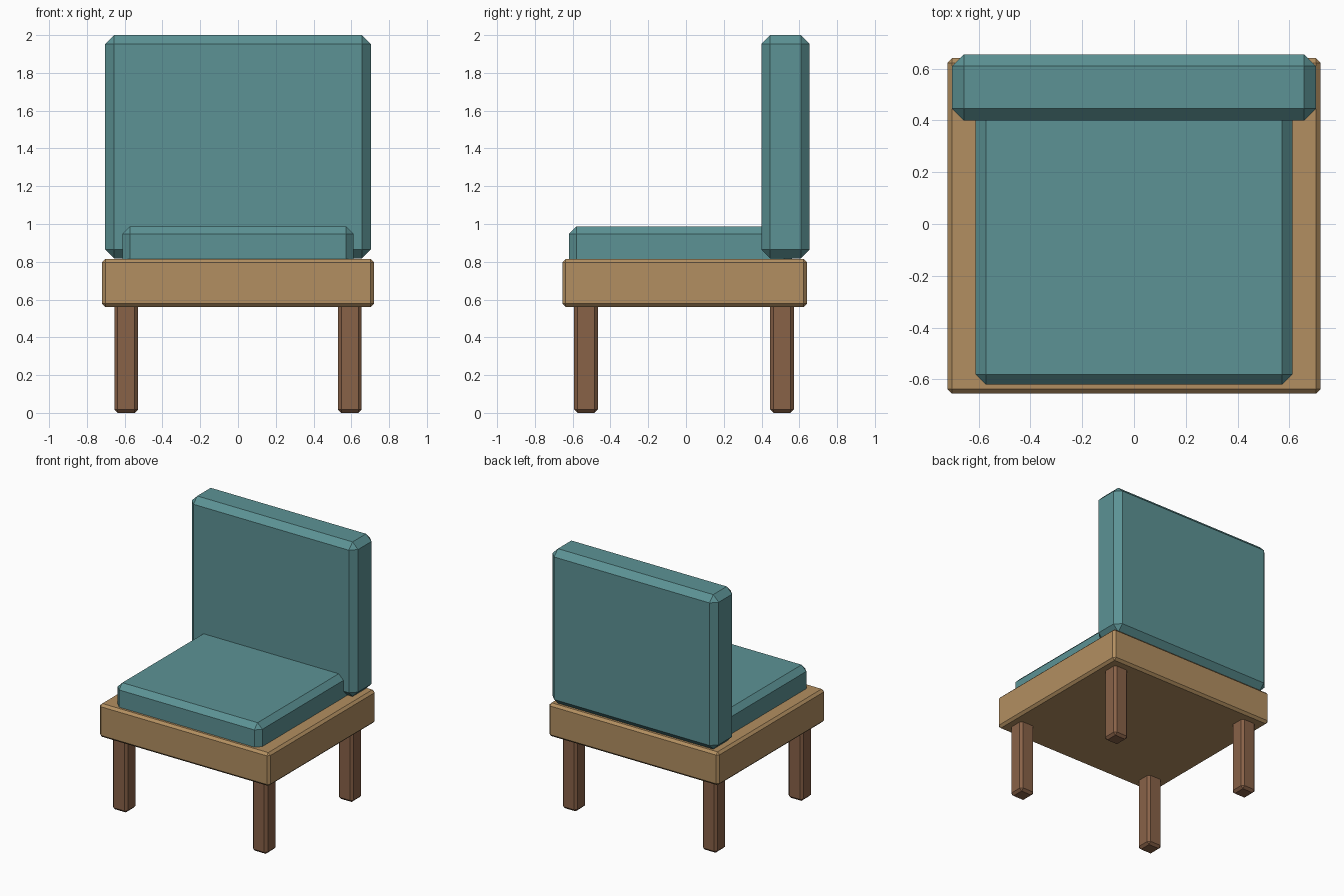
import bpy
import bmesh
from mathutils import Vector

cube = bpy.data.objects.get("Cube")
if cube:
    bpy.data.objects.remove(cube, do_unlink=True)


def make_material(name, rgb):
    mat = bpy.data.materials.new(name)
    mat.use_nodes = True
    colour = (*rgb, 1.0)
    mat.diffuse_color = colour
    mat.node_tree.nodes["Principled BSDF"].inputs["Base Color"].default_value = colour
    return mat


def chamfered_box(name, low, high, chamfer, mat):
    """Flat-shaded box between two corners with single-cut edges."""
    low, high = Vector(low), Vector(high)
    bm = bmesh.new()
    bmesh.ops.create_cube(bm, size=1)
    bmesh.ops.scale(bm, vec=high - low, verts=bm.verts)
    bmesh.ops.bevel(bm, geom=bm.edges[:], offset=chamfer, segments=1,
                    affect='EDGES')
    mesh = bpy.data.meshes.new(name)
    bm.to_mesh(mesh)
    bm.free()
    mesh.materials.append(mat)
    obj = bpy.data.objects.new(name, mesh)
    obj.location = (low + high) / 2
    bpy.context.collection.objects.link(obj)
    return obj


teal = make_material("teal fabric", (0.107, 0.29, 0.3))
light_wood = make_material("light wood", (0.448, 0.274, 0.119))
dark_wood = make_material("dark wood", (0.25, 0.122, 0.064))

# Wooden seat base
chamfered_box("seat_frame", (-0.72, -0.655, 0.56), (0.72, 0.64, 0.815), 0.018, light_wood)

# Upholstery: the seat cushion sinks into the frame and runs under the backrest
chamfered_box("seat_cushion", (-0.612, -0.62, 0.72), (0.612, 0.56, 0.987), 0.04, teal)
chamfered_box("backrest", (-0.703, 0.4, 0.818), (0.703, 0.655, 2.0), 0.046, teal)

# Four legs, tops buried in the frame
for side, x in (("left", 0.592), ("right", -0.592)):
    for end, y in (("front", -0.53), ("back", 0.508)):
        r = 0.063
        chamfered_box(f"{end}_{side}_leg", (x - r, y - r, 0), (x + r, y + r, 0.6), 0.018, dark_wood)
